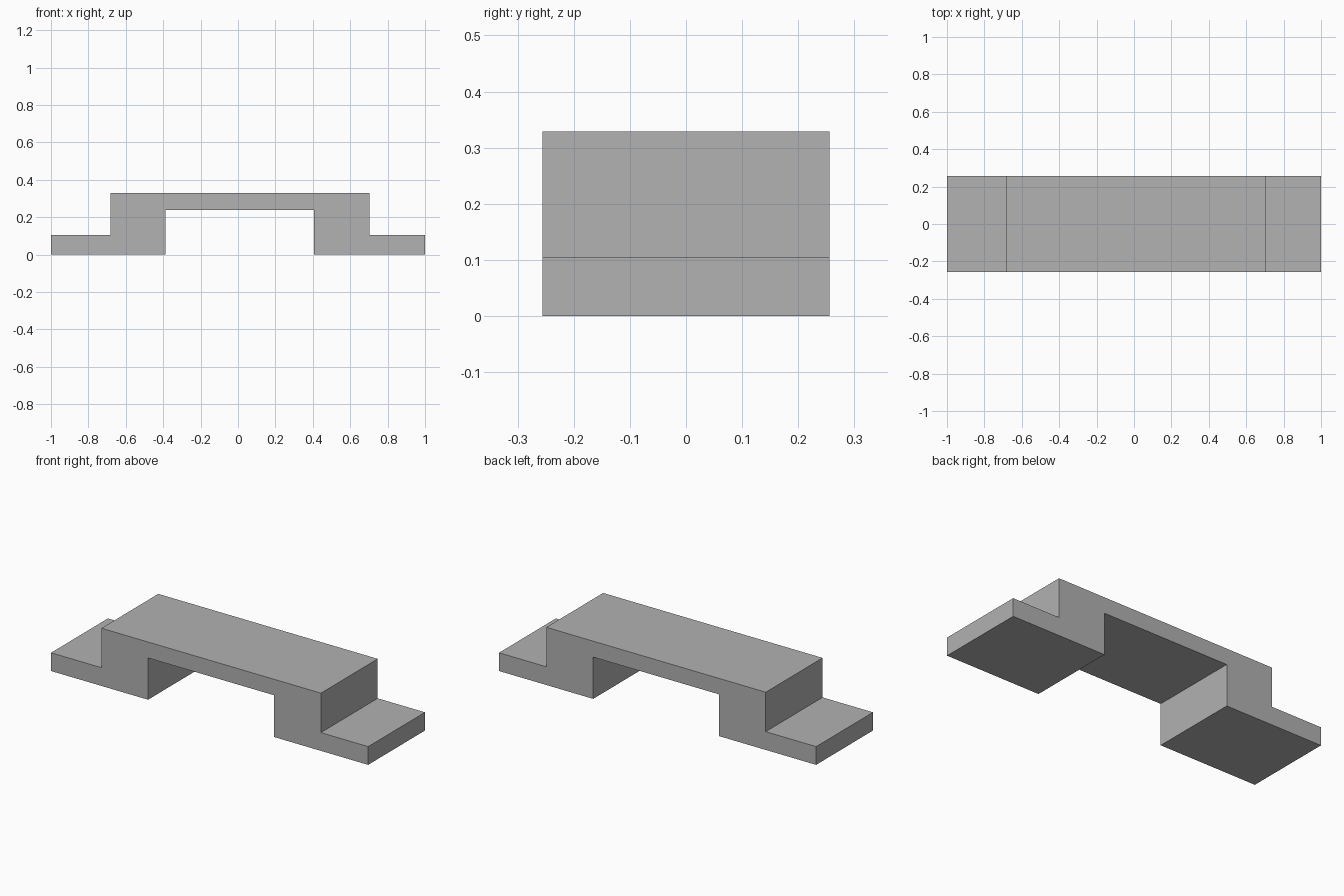
import bpy
import bmesh

cube = bpy.data.objects.get("Cube")
if cube:
    bpy.data.objects.remove(cube, do_unlink=True)

HALF_DEPTH = 0.256
STEP, UNDER, TOP = 0.104, 0.238, 0.329

# One plain grey for the whole body
grey = bpy.data.materials.new("plain_grey")
grey.use_nodes = True
colour = (0.445, 0.445, 0.445, 1)
grey.diffuse_color = colour
grey.node_tree.nodes["Principled BSDF"].inputs["Base Color"].default_value = colour


def extrude_profile(name, outline):
    """Extrude an outline in x and z through the full depth."""
    bm = bmesh.new()
    face = bm.faces.new([bm.verts.new((x, -HALF_DEPTH, z)) for x, z in outline])
    result = bmesh.ops.extrude_face_region(bm, geom=[face])
    verts = [v for v in result["geom"] if isinstance(v, bmesh.types.BMVert)]
    bmesh.ops.translate(bm, verts=verts, vec=(0, 2 * HALF_DEPTH, 0))
    bmesh.ops.recalc_face_normals(bm, faces=bm.faces)
    mesh = bpy.data.meshes.new(name)
    bm.to_mesh(mesh)
    bm.free()
    mesh.materials.append(grey)
    obj = bpy.data.objects.new(name, mesh)
    bpy.context.collection.objects.link(obj)
    return obj


# Raised deck with a stepped foot at each end, as one solid profile
extrude_profile("stepped_bridge", [
    (-1, 0), (-0.388, 0), (-0.388, UNDER), (0.406, UNDER), (0.406, 0), (1, 0),
    (1, STEP), (0.702, STEP), (0.702, TOP), (-0.682, TOP), (-0.682, STEP), (-1, STEP),
])
